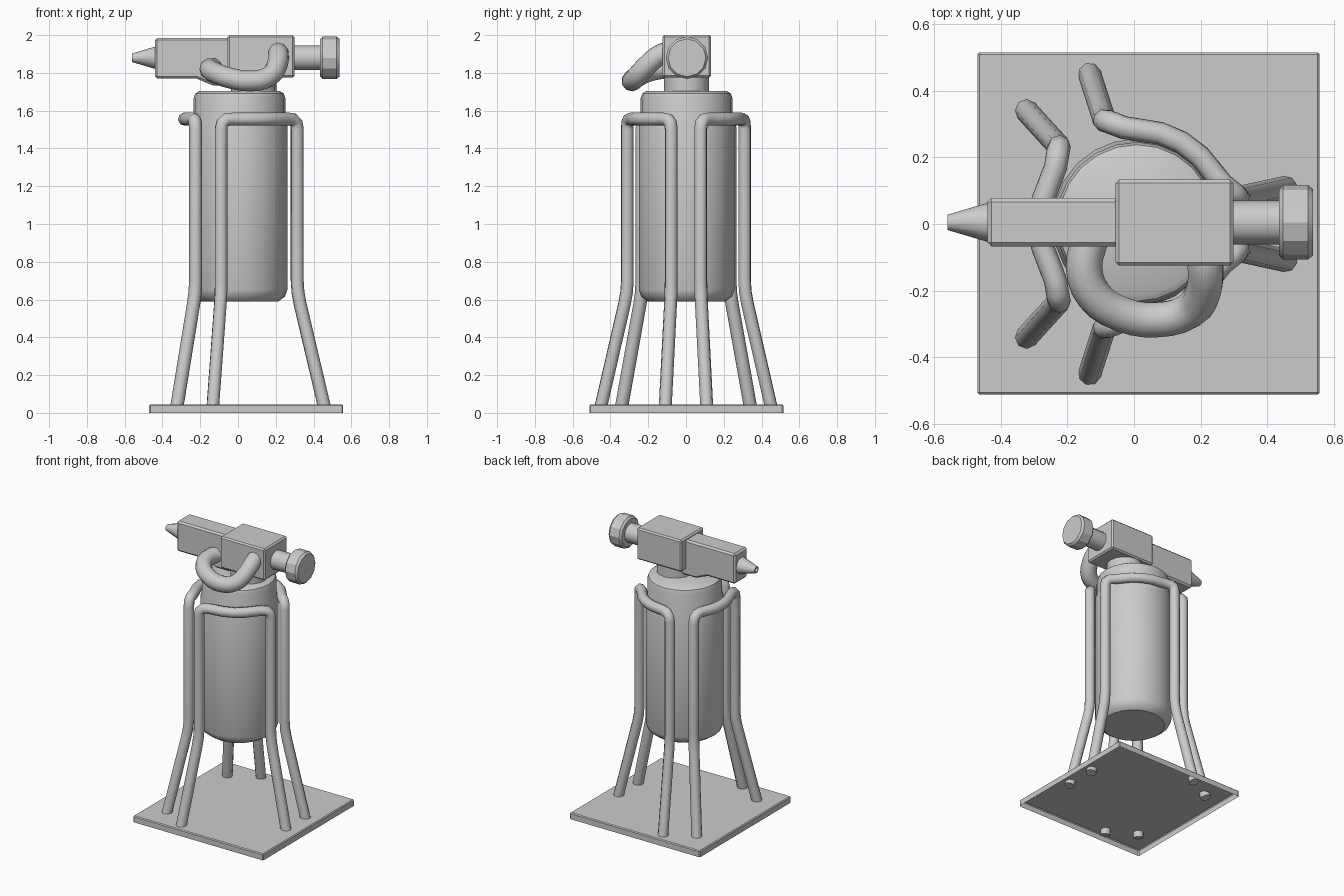
import bpy, bmesh, math
from mathutils import Matrix, Vector

if "Cube" in bpy.data.objects:
    bpy.data.objects.remove(bpy.data.objects["Cube"])


def finish(name, bm, bevel=0.0, matrix=None, recalc=True):
    if matrix:
        bm.transform(matrix)
    if recalc:
        bmesh.ops.recalc_face_normals(bm, faces=bm.faces)
    me = bpy.data.meshes.new(name)
    bm.to_mesh(me)
    bm.free()
    ob = bpy.data.objects.new(name, me)
    bpy.context.collection.objects.link(ob)
    if bevel:
        mod = ob.modifiers.new("edge_bevel", 'BEVEL')
        mod.width = bevel
        mod.segments = 1
    return ob


def smooth(ob, angle=35):
    bpy.ops.object.select_all(action='DESELECT')
    ob.select_set(True)
    bpy.context.view_layer.objects.active = ob
    bpy.ops.object.shade_smooth_by_angle(angle=math.radians(angle))


def box(name, x0, x1, y0, y1, z0, z1, bevel=0.01, open_bottom=False):
    bm = bmesh.new()
    bmesh.ops.create_cube(bm, size=1)
    m = Matrix.Translation(((x0 + x1) / 2, (y0 + y1) / 2, (z0 + z1) / 2)) @ \
        Matrix.Diagonal((x1 - x0, y1 - y0, z1 - z0, 1))
    if open_bottom:
        low = [f for f in bm.faces if f.normal.z < -0.5]
        bmesh.ops.delete(bm, geom=low, context='FACES_ONLY')
    return finish(name, bm, bevel, m, not open_bottom)


def lathe(name, profile, sides, matrix, angle=35):
    """Turned solid from (radius, height) pairs along local z."""
    bm = bmesh.new()
    rings = [[bm.verts.new((r * math.cos(2 * math.pi * i / sides),
                            r * math.sin(2 * math.pi * i / sides), h))
              for i in range(sides)] for r, h in profile]
    for a, b in zip(rings, rings[1:]):
        for i in range(sides):
            j = (i + 1) % sides
            bm.faces.new((a[i], a[j], b[j], b[i]))
    bm.faces.new(rings[0][::-1])
    bm.faces.new(rings[-1])
    ob = finish(name, bm, 0, matrix)
    smooth(ob, angle)
    return ob


def tube(name, points, radius, bezier=False, res=2):
    cu = bpy.data.curves.new(name, 'CURVE')
    cu.dimensions = '3D'
    cu.bevel_depth = radius
    cu.bevel_resolution = res
    cu.use_fill_caps = True
    cu.resolution_u = 3
    sp = cu.splines.new('BEZIER' if bezier else 'POLY')
    if bezier:
        sp.bezier_points.add(len(points) - 1)
        for bp, p in zip(sp.bezier_points, points):
            bp.co = p
            bp.handle_left_type = bp.handle_right_type = 'AUTO'
    else:
        sp.points.add(len(points) - 1)
        for q, p in zip(sp.points, points):
            q.co = (*p, 1)
    ob = bpy.data.objects.new(name, cu)
    bpy.context.collection.objects.link(ob)
    bpy.ops.object.select_all(action='DESELECT')
    ob.select_set(True)
    bpy.context.view_layer.objects.active = ob
    bpy.ops.object.convert(target='MESH')
    smooth(bpy.context.object, 50)


# Base plate, hollow underneath
box("base_plate", -0.47, 0.557, -0.512, 0.515, 0.0, 0.045, 0.006, True)

# Three bent-tube hoops: (angle from hoop centre, radius, height), one half
half = [(46.5, 0.475, 0.012), (46, 0.338, 0.58), (46, 0.327, 0.64),
        (46, 0.323, 0.70), (46, 0.323, 1.505), (45, 0.320, 1.535),
        (42, 0.309, 1.552), (36, 0.291, 1.555), (28, 0.283, 1.555),
        (14, 0.283, 1.555)]
path = half + [(0, 0.283, 1.555)] + [(-a, r, z) for a, r, z in reversed(half)]
for n, centre in enumerate((60, 180, 300)):
    pts = [(r * math.cos(math.radians(centre + a)),
            r * math.sin(math.radians(centre + a)), z) for a, r, z in path]
    tube(f"leg_hoop_{n + 1}", pts, 0.035)

# Tank body with stepped cap
lathe("tank", [(0.205, 0.59), (0.24, 0.615), (0.253, 0.65), (0.253, 1.535),
               (0.243, 1.57), (0.243, 1.665), (0.235, 1.69), (0.215, 1.703)],
      24, Matrix.Translation((0.008, 0.003, 0)))

# Neck between tank and head
lathe("neck", [(0.12, 1.69), (0.12, 1.79)], 16,
      Matrix.Translation((0.084, 0.003, 0)))

# Head block
box("head_block", -0.055, 0.298, -0.125, 0.133, 1.775, 2.0, 0.01)

# Spout arm: side profile extruded across y
bm = bmesh.new()
outline = [(-0.44, 1.77), (-0.22, 1.77), (-0.13, 1.732), (-0.02, 1.732),
           (0.0, 1.80), (0.0, 1.985), (-0.44, 1.985)]
face = bm.faces.new([bm.verts.new((x, -0.067, z)) for x, z in outline])
ext = bmesh.ops.extrude_face_region(bm, geom=[face])
bmesh.ops.translate(bm, vec=(0, 0.145, 0),
                    verts=[v for v in ext["geom"] if isinstance(v, bmesh.types.BMVert)])
finish("spout_arm", bm, 0.012)

# Turned parts along the x axis
along_x = Matrix.Translation((0, 0.005, 1.88)) @ Matrix.Rotation(math.pi / 2, 4, 'Y')
lathe("spout_tip", [(0.06, -0.42), (0.06, -0.435), (0.023, -0.56),
                    (0.015, -0.56), (0.015, -0.54)], 12, along_x)
lathe("knob_shaft", [(0.066, 0.28), (0.066, 0.45)], 12, along_x)
lathe("knob", [(0.098, 0.435), (0.112, 0.448), (0.112, 0.522), (0.1, 0.537)],
      12, along_x, 25)

# Curved carrying handle
tube("curved_handle",
     [(-0.13, -0.04, 1.825), (-0.15, -0.13, 1.82), (-0.12, -0.215, 1.80),
      (-0.04, -0.27, 1.772), (0.07, -0.287, 1.757), (0.165, -0.262, 1.78),
      (0.208, -0.2, 1.845), (0.215, -0.13, 1.9), (0.21, -0.08, 1.91)],
     0.055, True, 3)
